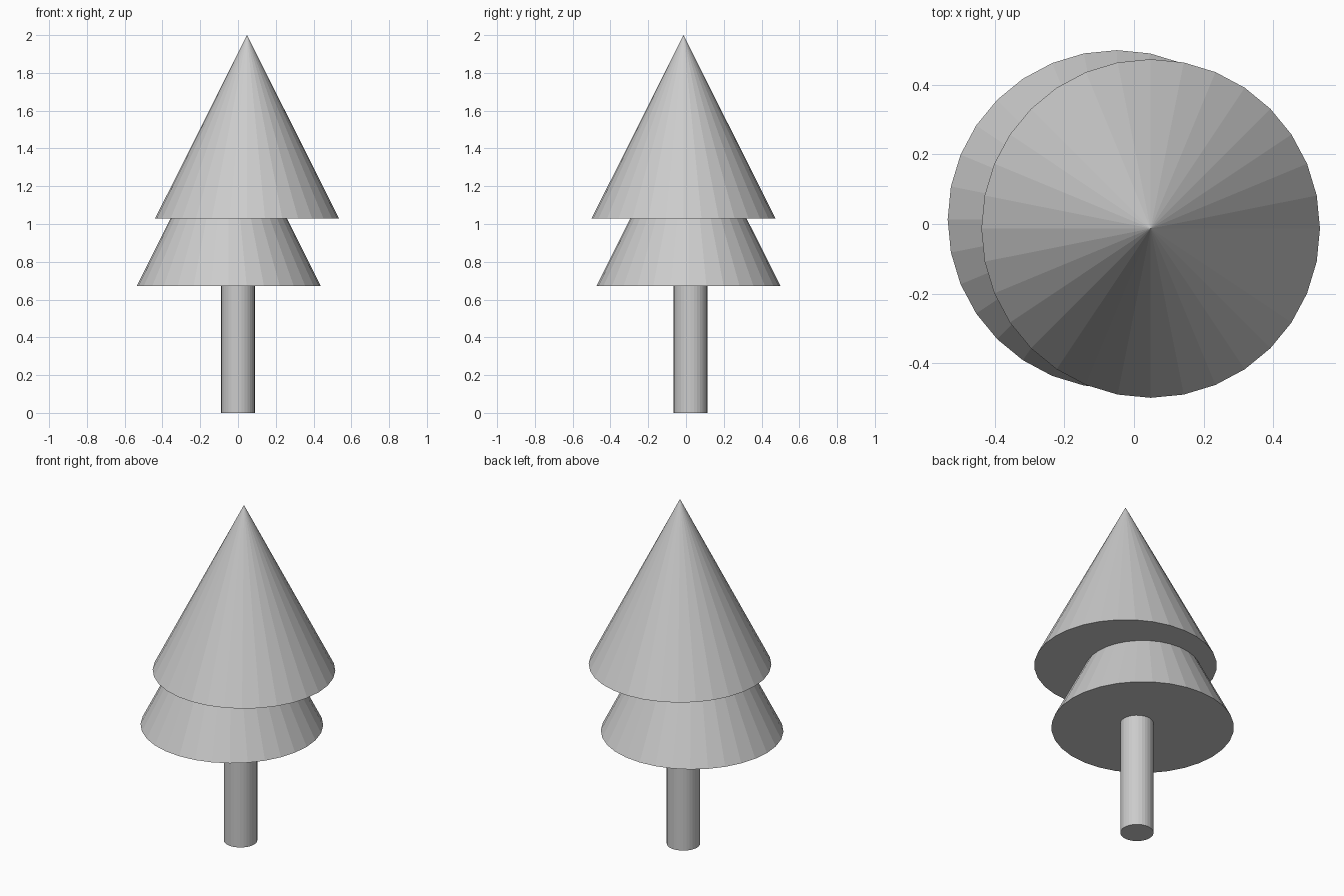
import bpy

if "Cube" in bpy.data.objects:
    bpy.data.objects.remove(bpy.data.objects["Cube"])

SIDES = 32
TIER_RADIUS = 0.487
TIER_HEIGHT = 0.971


def add_cone(name, x, y, base_z, radius, top_radius, height):
    """Flat-shaded, capped cone or cylinder standing on base_z."""
    bpy.ops.mesh.primitive_cone_add(
        vertices=SIDES, radius1=radius, radius2=top_radius, depth=height,
        location=(x, y, base_z + height / 2))
    bpy.context.object.name = name


# Trunk, its top sunk into the lower foliage
add_cone("trunk", 0.0, 0.024, 0.0, 0.089, 0.089, 0.75)

# Two identical foliage tiers, slightly offset from each other
add_cone("lower_foliage", -0.049, 0.013, 0.672, TIER_RADIUS, 0, TIER_HEIGHT)
add_cone("upper_foliage", 0.048, -0.013, 2 - TIER_HEIGHT, TIER_RADIUS, 0, TIER_HEIGHT)
